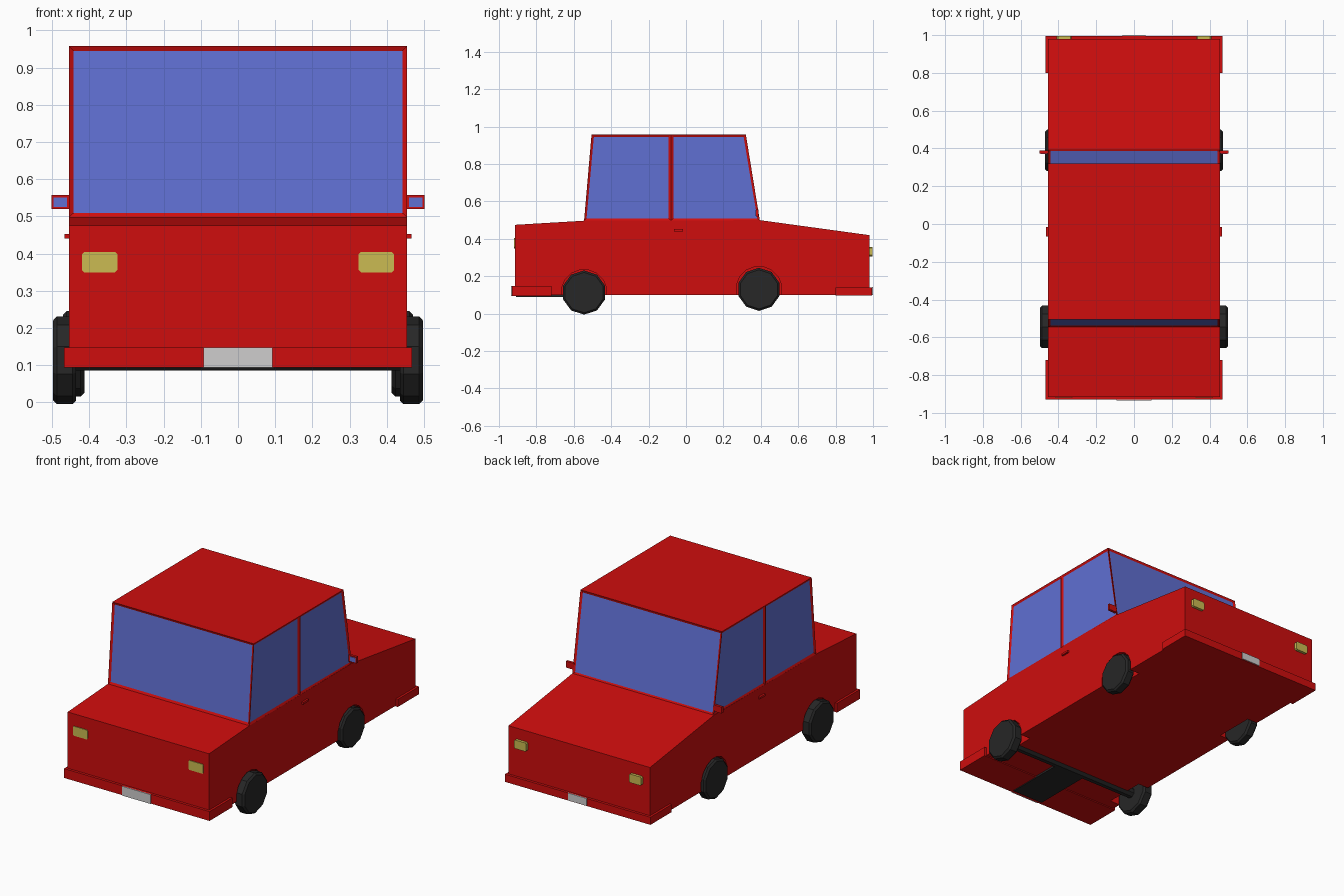
import bpy, bmesh, math
from mathutils import Matrix

if "Cube" in bpy.data.objects:
    bpy.data.objects.remove(bpy.data.objects["Cube"])


def material(name, rgb):
    m = bpy.data.materials.new(name)
    m.diffuse_color = (*rgb, 1)
    m.use_nodes = True
    m.node_tree.nodes["Principled BSDF"].inputs["Base Color"].default_value = m.diffuse_color
    return m


RED = material("red paint", (0.62, 0.004, 0.004))
GLASS = material("blue glass", (0.117, 0.16, 0.65))
BLACK = material("black rubber", (0.02, 0.02, 0.02))
YELLOW = material("yellow lamp", (0.6, 0.5, 0.085))
WHITE = material("pale plate", (0.62, 0.61, 0.61))


def finish(name, bm, *mats):
    bmesh.ops.recalc_face_normals(bm, faces=bm.faces)
    me = bpy.data.meshes.new(name)
    bm.to_mesh(me)
    bm.free()
    ob = bpy.data.objects.new(name, me)
    bpy.context.collection.objects.link(ob)
    for m in mats:
        me.materials.append(m)
    return ob


def box(name, x, y, z, mat):
    """Box from (min, max) ranges."""
    bm = bmesh.new()
    bmesh.ops.create_cube(bm, size=1)
    for v in bm.verts:
        for i, r in enumerate((x, y, z)):
            v.co[i] = r[0] if v.co[i] < 0 else r[1]
    return finish(name, bm, mat)


def cylinder(name, x0, x1, y, z, r, n, mat, rim=0.0):
    """Cylinder along x with a flat side underneath; rim chamfers the caps."""
    bm = bmesh.new()
    bmesh.ops.create_cone(bm, cap_ends=True, segments=n, radius1=r, radius2=r, depth=abs(x1 - x0))
    if rim:
        caps = [f for f in bm.faces if len(f.verts) == n]
        edges = list({e for f in caps for e in f.edges})
        bmesh.ops.bevel(bm, geom=edges, offset=rim, segments=1, affect='EDGES')
    bmesh.ops.rotate(bm, verts=bm.verts, matrix=Matrix.Rotation(math.pi / 2, 3, 'Y'))
    # turn so that one side rests flat on the ground
    bmesh.ops.rotate(bm, verts=bm.verts, matrix=Matrix.Rotation(math.pi / n, 3, 'X'))
    bmesh.ops.translate(bm, verts=bm.verts, vec=((x0 + x1) / 2, y, z))
    return finish(name, bm, mat)


W = 0.455
REAR_Y, REAR_Z, FORE_Y, FORE_Z = -0.545, 0.113, 0.39, 0.13

# Lower body: side profile extruded across the width
profile = [(-0.915, 0.1), (-0.915, 0.475), (-0.545, 0.497), (0.395, 0.5), (0.98, 0.42), (0.98, 0.1)]
bm = bmesh.new()
face = bm.faces.new([bm.verts.new((-W, y, z)) for y, z in profile])
ext = bmesh.ops.extrude_face_region(bm, geom=[face])
bmesh.ops.translate(bm, verts=[g for g in ext['geom'] if isinstance(g, bmesh.types.BMVert)], vec=(2 * W, 0, 0))
body = finish("lower_body", bm, RED)

# Wheel arches cut into the sides
for s in (-1, 1):
    for y, z in ((REAR_Y, REAR_Z), (FORE_Y, FORE_Z)):
        cutter = cylinder("arch_cutter", s * 0.39, s * 0.6, y, z, 0.123, 16, RED)
        cutter.hide_render = True
        mod = body.modifiers.new("arch", 'BOOLEAN')
        mod.operation, mod.solver, mod.object = 'DIFFERENCE', 'EXACT', cutter
        bpy.context.view_layer.objects.active = body
        bpy.ops.object.modifier_apply(modifier=mod.name)
        bpy.data.objects.remove(cutter)

# Cabin: three cross-sections, with windows as inset faces
sections = [((-0.545, 0.497), (-0.505, 0.958)), ((-0.08, 0.497), (-0.08, 0.958)), ((0.395, 0.497), (0.32, 0.958))]
bm = bmesh.new()
rings = [[bm.verts.new((x, *p)) for x, p in ((-W, lo), (-W, hi), (W, hi), (W, lo))] for lo, hi in sections]
windows = [bm.faces.new(rings[0]), bm.faces.new(rings[2][::-1])]
for a, b in zip(rings, rings[1:]):
    for i in range(4):
        j = (i + 1) % 4
        f = bm.faces.new((a[i], b[i], b[j], a[j]))
        if i in (0, 2):
            windows.append(f)
bmesh.ops.recalc_face_normals(bm, faces=bm.faces)
bmesh.ops.inset_individual(bm, faces=windows, thickness=0.018, depth=-0.006)
for f in windows:
    f.material_index = 1
finish("cabin", bm, RED, GLASS)

# Bumpers, number plates and underside panel
box("front_bumper", (-0.468, 0.468), (-0.93, -0.72), (0.094, 0.148), RED)
box("back_bumper", (-0.468, 0.468), (0.8, 0.995), (0.096, 0.14), RED)
box("front_plate", (-0.093, 0.093), (-0.935, -0.929), (0.094, 0.148), WHITE)
box("back_plate", (-0.06, 0.06), (0.994, 1.0), (0.1, 0.142), WHITE)
box("under_panel", (-0.1, 0.1), (-0.91, -0.56), (0.089, 0.11), BLACK)

# Axle under the -y end
cylinder("axle", -0.45, 0.45, REAR_Y, REAR_Z, 0.03, 8, BLACK)


def lamp(name, x, y, z, w, h, depth):
    """Lamp with clipped corners."""
    ob = box(name, (x - w / 2, x + w / 2), (y, y + depth), (z - h / 2, z + h / 2), YELLOW)
    bm = bmesh.new()
    bm.from_mesh(ob.data)
    edges = [e for e in bm.edges if abs(e.verts[0].co.y - e.verts[1].co.y) > 0.001]
    bmesh.ops.bevel(bm, geom=edges, offset=0.006, segments=1, affect='EDGES')
    bm.to_mesh(ob.data)
    bm.free()


# Paired parts: wheels, lamps, mirrors, door handles
for s, side in ((-1, "left"), (1, "right")):
    cylinder(f"{side}_front_wheel", s * 0.435, s * 0.497, REAR_Y, REAR_Z, 0.118, 10, BLACK, 0.01)
    cylinder(f"{side}_back_wheel", s * 0.413, s * 0.471, FORE_Y, FORE_Z, 0.115, 10, BLACK, 0.01)
    lamp(f"{side}_front_lamp", s * 0.372, -0.919, 0.377, 0.095, 0.055, 0.008)
    lamp(f"{side}_back_lamp", s * 0.37, 0.976, 0.332, 0.078, 0.05, 0.02)
    xs = lambda a, b: tuple(sorted((s * a, s * b)))
    box(f"{side}_mirror", xs(0.45, 0.501), (0.373, 0.388), (0.52, 0.557), RED)
    box(f"{side}_mirror_glass", xs(0.46, 0.496), (0.37, 0.374), (0.525, 0.551), GLASS)
    box(f"{side}_door_handle", xs(0.45, 0.466), (-0.065, -0.015), (0.44, 0.452), RED)
